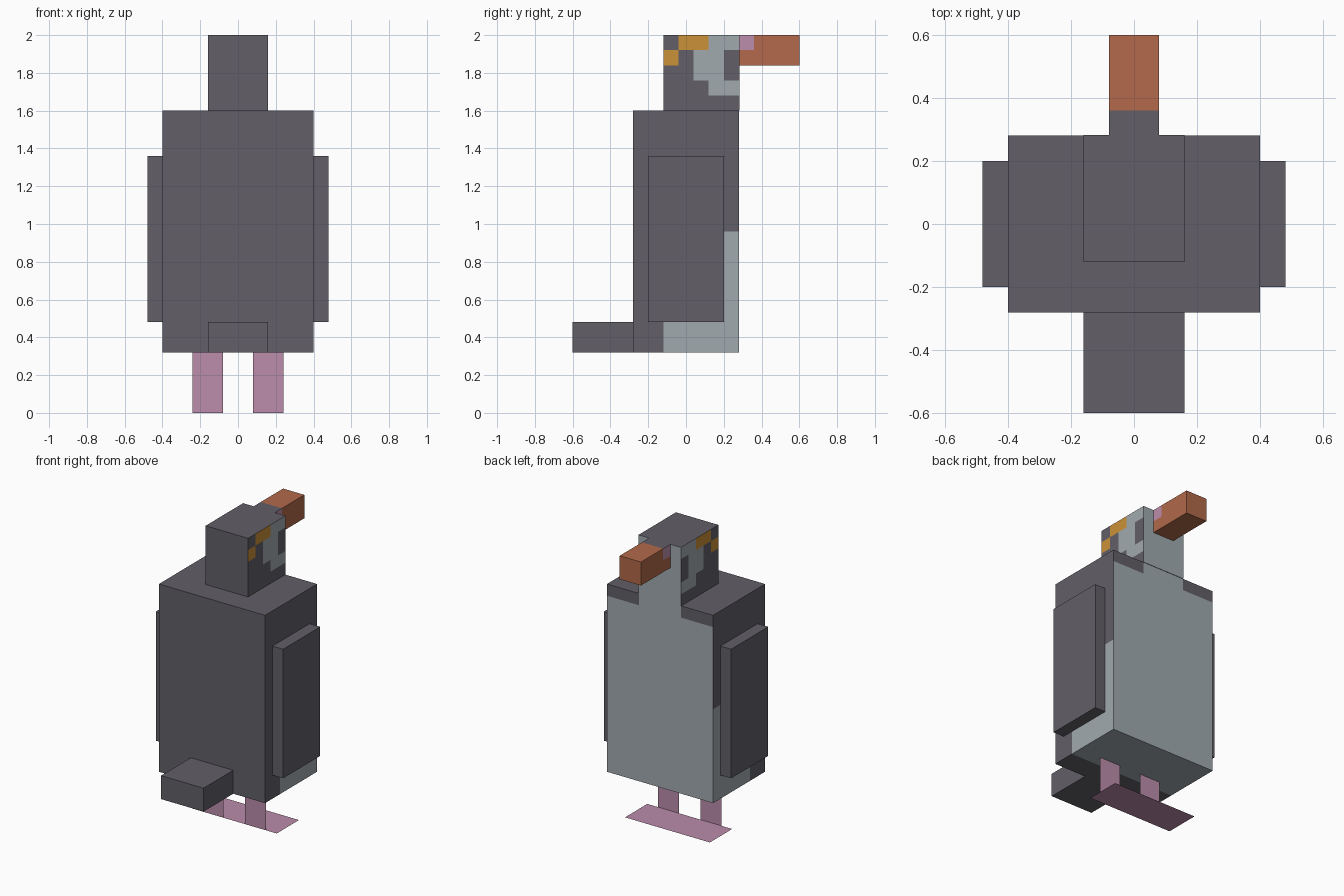
import bpy, bmesh
from mathutils import Vector

cube = bpy.data.objects.get("Cube")
if cube:
    bpy.data.objects.remove(cube, do_unlink=True)

COLOURS = {
    "dark_grey": (0.122, 0.115, 0.136),
    "light_grey": (0.356, 0.402, 0.429),
    "pink": (0.497, 0.266, 0.407),
    "beak_orange": (0.445, 0.144, 0.069),
    "eye_amber": (0.591, 0.283, 0.040),
}
MATS = {}
for mat_name, rgb in COLOURS.items():
    m = bpy.data.materials.new(mat_name)
    m.use_nodes = True
    m.diffuse_color = (*rgb, 1)
    m.node_tree.nodes["Principled BSDF"].inputs["Base Color"].default_value = (*rgb, 1)
    MATS[mat_name] = m


def finish(name, bm, rule):
    """Colour each face by rule(centre, normal) and link the object."""
    mesh = bpy.data.meshes.new(name)
    slots = []
    bm.normal_update()
    for f in bm.faces:
        colour = rule(f.calc_center_median(), f.normal)
        if colour not in slots:
            slots.append(colour)
            mesh.materials.append(MATS[colour])
        f.material_index = slots.index(colour)
    bm.to_mesh(mesh)
    bm.free()
    bpy.context.collection.objects.link(bpy.data.objects.new(name, mesh))


def box(name, lo, hi, rule, cuts=((), (), ())):
    """Box between two corners, sliced at the given x, y and z positions."""
    lo, hi = Vector(lo), Vector(hi)
    bm = bmesh.new()
    bmesh.ops.create_cube(bm, size=1)
    for v in bm.verts:
        v.co = (lo + hi) / 2 + v.co * (hi - lo)
    for axis, places in enumerate(cuts):
        normal = Vector([axis == i for i in range(3)])
        for p in places:
            bmesh.ops.bisect_plane(bm, geom=bm.verts[:] + bm.edges[:] + bm.faces[:],
                                   plane_co=normal * p, plane_no=normal)
    finish(name, bm, rule)


def plate(name, corners, colour):
    bm = bmesh.new()
    bm.faces.new([bm.verts.new(c) for c in corners])
    finish(name, bm, lambda c, n: colour)


def plain(c, n):
    return "dark_grey"


# Body: light belly wrapping onto the sides and underside
def body_rule(c, n):
    if n.y > 0.5:
        return "dark_grey" if c.z > 1.52 and abs(c.x) > 0.16 else "light_grey"
    if n.z < -0.5:
        return "light_grey" if c.y > -0.12 else "dark_grey"
    if abs(n.x) > 0.5:
        edge = c.y > 0.2 and c.z < 0.96
        low = c.y > -0.12 and c.z < 0.48
        return "light_grey" if edge or low else "dark_grey"
    return "dark_grey"


box("body", (-0.4, -0.28, 0.32), (0.4, 0.28, 1.6), body_rule,
    ((-0.16, 0.16), (-0.12, 0.2), (0.48, 0.96, 1.52)))

# Head: cheek pattern, one row per strip from the top down, back to face
CHEEK = ("DEELL", "EDLLD", "DDLLD", "DDDLL", "DDDDD")
KEY = {"D": "dark_grey", "E": "eye_amber", "L": "light_grey"}


def head_rule(c, n):
    if n.y > 0.5:
        return "light_grey"
    if abs(n.x) > 0.5:
        row = min(4, int((2 - c.z) / 0.08))
        col = min(4, int((c.y + 0.12) / 0.08))
        return KEY[CHEEK[row][col]]
    return "dark_grey"


steps = range(1, 5)
box("head", (-0.16, -0.12, 1.6), (0.16, 0.283, 2), head_rule,
    ((), [-0.12 + 0.08 * i for i in steps], [1.6 + 0.08 * i for i in steps]))


# Beak: dark bridge on top, pink patches at the base
def beak_rule(c, n):
    if c.y < 0.36:
        if n.z > 0.5:
            return "dark_grey"
        if abs(n.x) > 0.5 and c.z > 1.92:
            return "pink"
    return "beak_orange"


box("beak", (-0.08, 0.28, 1.84), (0.08, 0.6, 2), beak_rule, ((), (0.36,), (1.92,)))

# Tail
box("tail", (-0.16, -0.6, 0.32), (0.16, -0.28, 0.48), plain)

# Wings and flat legs on both sides
for side, s in (("left", 1), ("right", -1)):
    xs = sorted((0.4 * s, 0.48 * s))
    box(side + "_wing", (xs[0], -0.2, 0.48), (xs[1], 0.2, 1.36), plain)
    a, b = sorted((0.08 * s, 0.24 * s))
    plate(side + "_leg", [(a, -0.04, 0), (b, -0.04, 0), (b, -0.04, 0.32), (a, -0.04, 0.32)], "pink")

# Webbed feet as one flat sheet
plate("feet", [(-0.32, -0.04, 0), (0.32, -0.04, 0), (0.32, 0.2, 0), (-0.32, 0.2, 0)], "pink")
